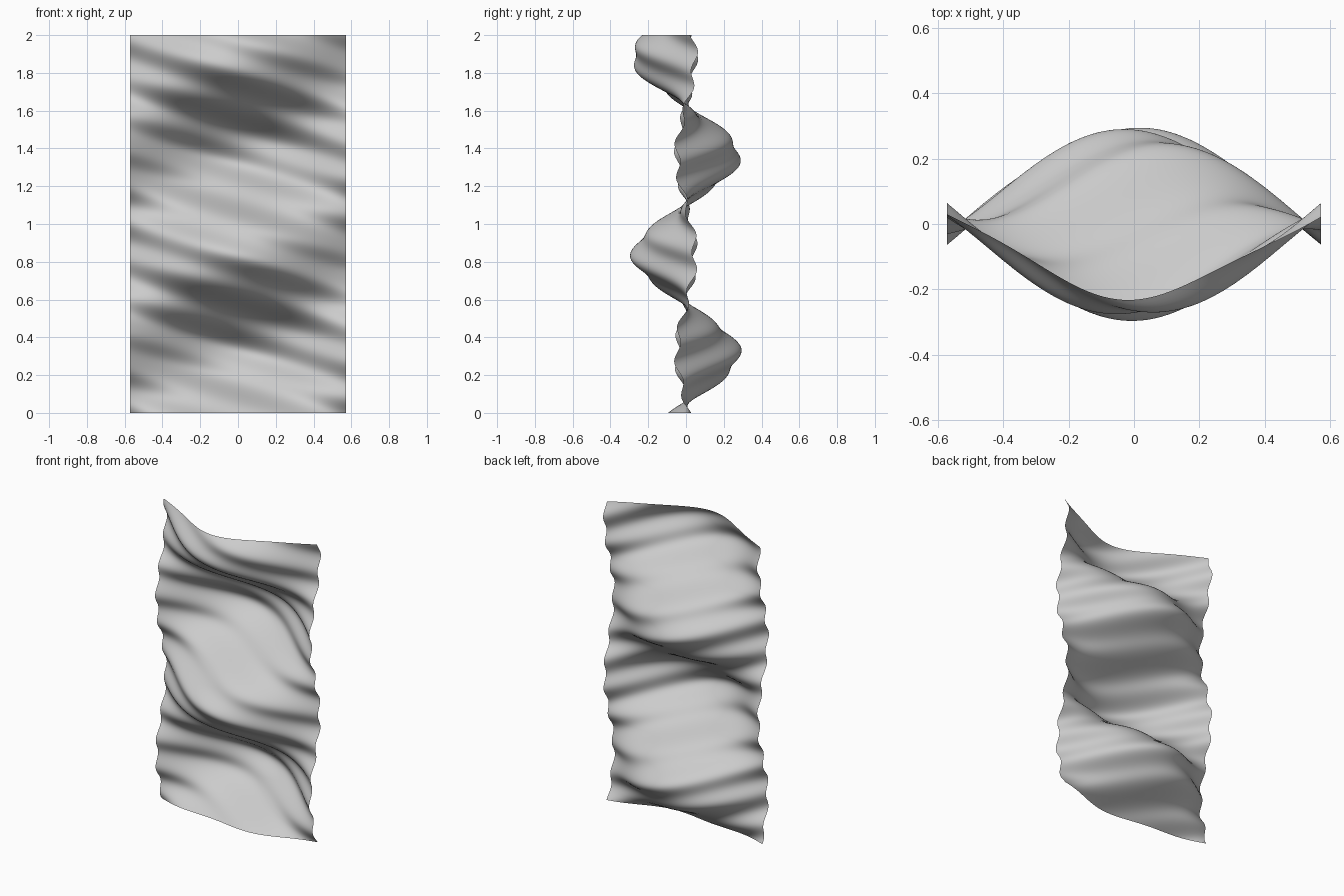
import bpy, bmesh
from math import sin, cos

if "Cube" in bpy.data.objects:
    bpy.data.objects.remove(bpy.data.objects["Cube"])

# Sheet size and grid density
HALF_W, HEIGHT = 0.571, 2.0
NX, NZ = 100, 240


def depth(x, z):
    # Broad billows that fade and reverse near the side edges
    billow = 0.28 * sin(6.0 * (z - 1.1)) * cos(3.05 * x)
    # Fine slanted ripples falling from left to right
    ripple = -0.0165 * sin(32.5 * (z - 1.746 + 0.30 * x))
    return billow + ripple


# Hanging cloth: an upright grid displaced in depth
bm = bmesh.new()
rows = []
for j in range(NZ + 1):
    z = HEIGHT * j / NZ
    row = []
    for i in range(NX + 1):
        x = -HALF_W + 2 * HALF_W * i / NX
        row.append(bm.verts.new((x, depth(x, z), z)))
    rows.append(row)
for a, b in zip(rows, rows[1:]):
    for i in range(NX):
        face = bm.faces.new((a[i], a[i + 1], b[i + 1], b[i]))
        face.smooth = True

mesh = bpy.data.meshes.new("rippled_cloth")
bm.to_mesh(mesh)
bm.free()
cloth = bpy.data.objects.new("rippled_cloth", mesh)
bpy.context.collection.objects.link(cloth)
